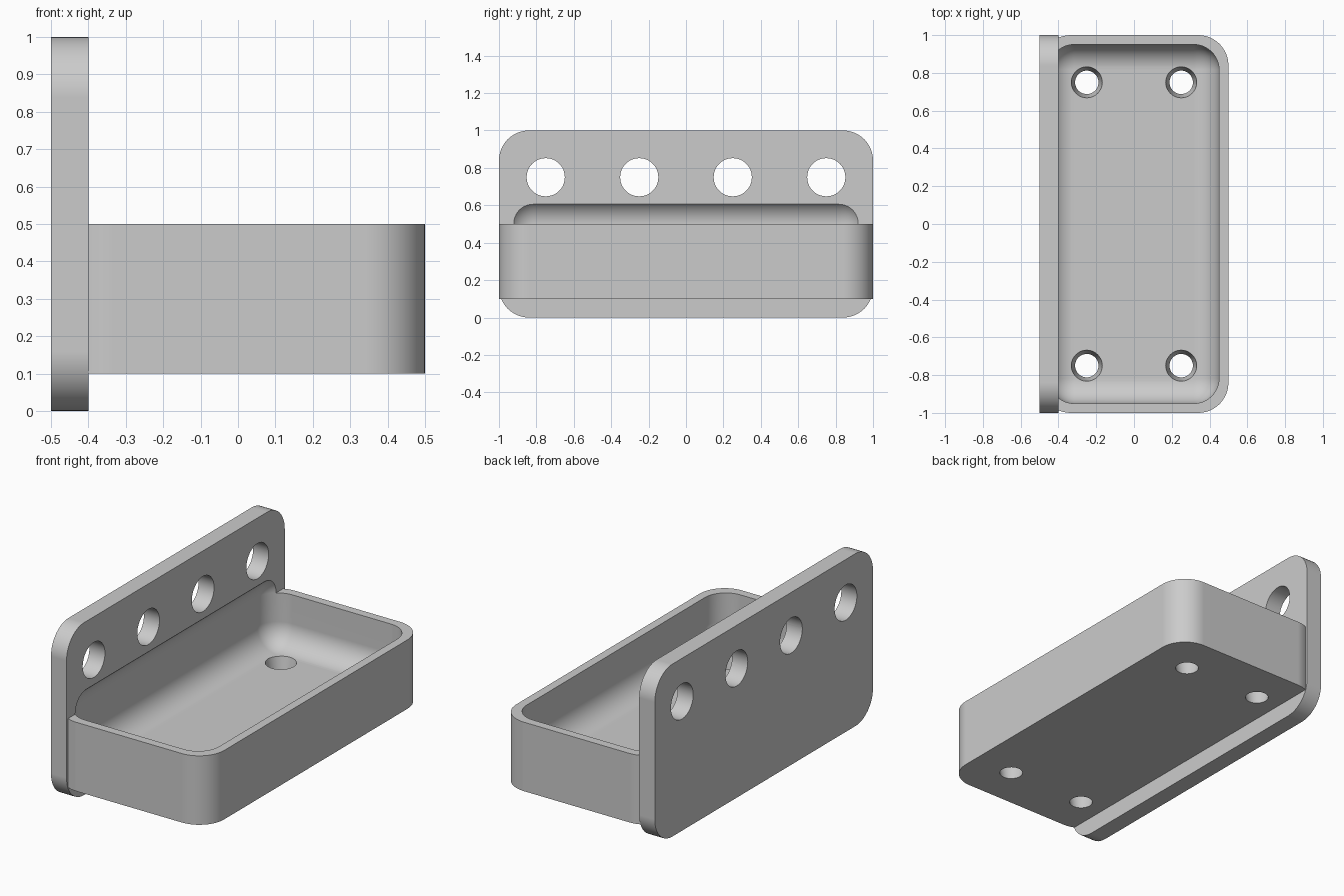
import bpy, bmesh, math
from mathutils import Vector

cube = bpy.data.objects.get("Cube")
if cube:
    bpy.data.objects.remove(cube, do_unlink=True)

grey = bpy.data.materials.new("light_grey")
grey.use_nodes = True
grey.diffuse_color = (0.6, 0.6, 0.6, 1)
grey.node_tree.nodes["Principled BSDF"].inputs["Base Color"].default_value = (0.6, 0.6, 0.6, 1)


def rounded_box(name, low, high, radius, axis=None):
    """Box with rounded edges: those along one axis, or all of them."""
    low, high = Vector(low), Vector(high)
    bm = bmesh.new()
    bmesh.ops.create_cube(bm, size=1)
    for v in bm.verts:
        v.co = Vector([(a + b) / 2 + c * (b - a) for a, b, c in zip(low, high, v.co)])
    edges = [e for e in bm.edges if axis is None
             or abs((e.verts[0].co - e.verts[1].co).normalized()[axis]) > 0.9]
    bmesh.ops.bevel(bm, geom=edges, offset=radius, segments=12, profile=0.5, affect='EDGES')
    bmesh.ops.recalc_face_normals(bm, faces=bm.faces)
    mesh = bpy.data.meshes.new(name)
    bm.to_mesh(mesh)
    bm.free()
    mesh.materials.append(grey)
    obj = bpy.data.objects.new(name, mesh)
    bpy.context.collection.objects.link(obj)
    return obj


def hole_cutter(location, bottom, top, depth, turn=0):
    bpy.ops.mesh.primitive_cone_add(vertices=48, radius1=bottom, radius2=top, depth=depth,
                                    location=location, rotation=(0, turn, 0))
    obj = bpy.context.object
    obj.name = "hole_cutter"
    obj.data.materials.append(grey)
    return obj


def activate(obj):
    bpy.ops.object.select_all(action='DESELECT')
    obj.select_set(True)
    bpy.context.view_layer.objects.active = obj


def combine(target, tool, operation):
    tool.hide_render = True
    activate(target)
    mod = target.modifiers.new("combine", 'BOOLEAN')
    mod.operation = operation
    mod.solver = 'EXACT'
    mod.object = tool
    bpy.ops.object.modifier_apply(modifier=mod.name)
    bpy.data.objects.remove(tool, do_unlink=True)


# Upright plate joined to the tray block
tray = rounded_box("wall_tray", (-0.5, -1, 0), (-0.4, 1, 1), 0.16, axis=0)
block = rounded_box("tray_block", (-0.495, -1, 0.1), (0.5, 1, 0.5), 0.16, axis=2)
combine(tray, block, 'UNION')

# Rounded basin, also scooped slightly into the plate
basin = rounded_box("basin_cutter", (-0.45, -0.95, 0.2), (0.45, 0.95, 0.635), 0.133)
combine(tray, basin, 'DIFFERENCE')

# Row of round holes through the plate
for y in (-0.75, -0.25, 0.25, 0.75):
    combine(tray, hole_cutter((-0.45, y, 0.75), 0.102, 0.102, 0.3, math.pi / 2), 'DIFFERENCE')

# Tapered drain holes in the floor
for x in (-0.25, 0.25):
    for y in (-0.75, 0.75):
        combine(tray, hole_cutter((x, y, 0.15), 0.052, 0.092, 0.2), 'DIFFERENCE')

# Smooth rounds with crisp edges and flat faces
activate(tray)
bpy.ops.object.shade_smooth_by_angle(angle=math.radians(30))
weighted = tray.modifiers.new("even_shading", 'WEIGHTED_NORMAL')
weighted.keep_sharp = True
